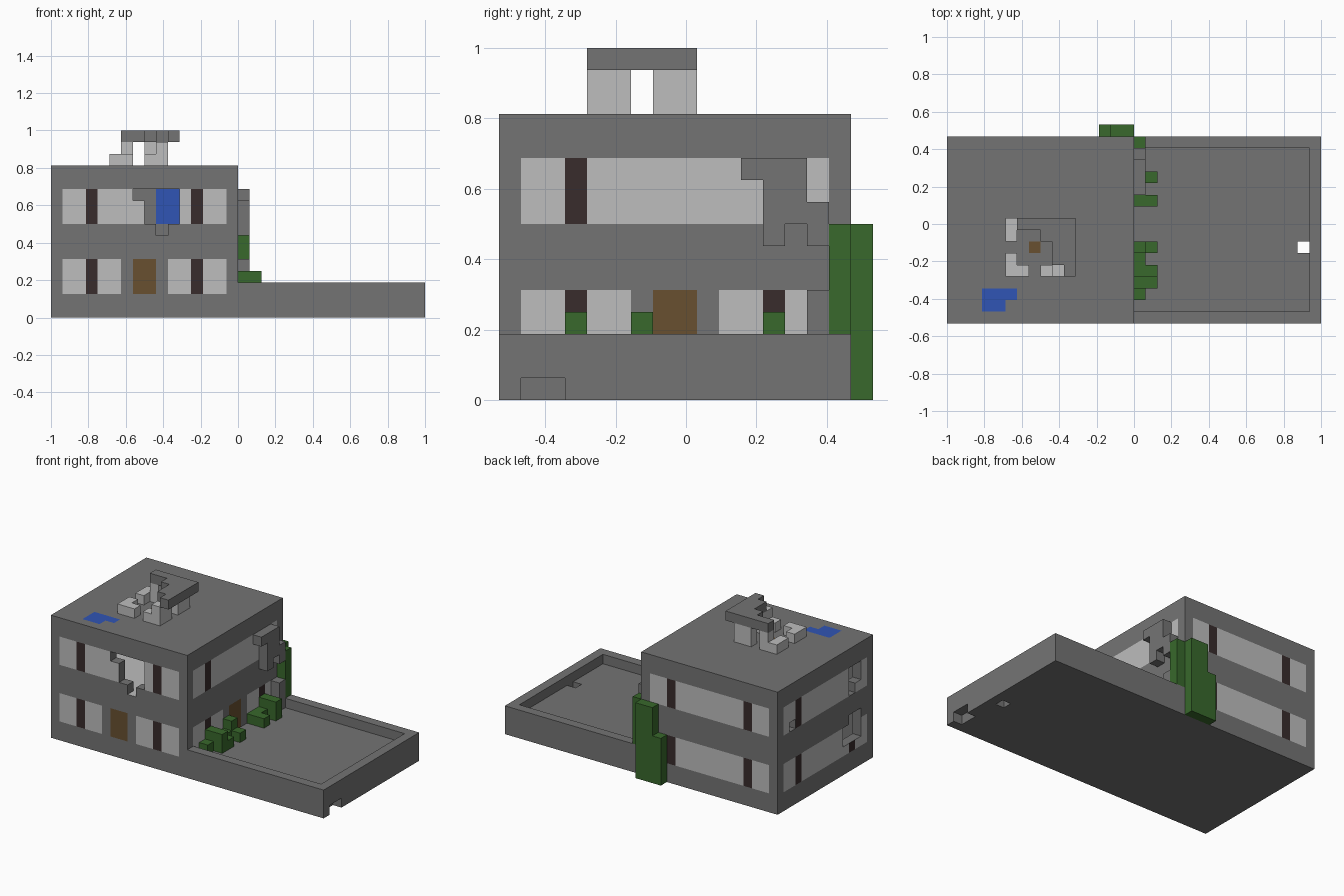
import bpy
import bmesh
from itertools import product

if "Cube" in bpy.data.objects:
    bpy.data.objects.remove(bpy.data.objects["Cube"])

UNIT = 1 / 16  # edge of one building block


def material(name, rgb):
    m = bpy.data.materials.new(name)
    m.use_nodes = True
    m.diffuse_color = (*rgb, 1)
    m.node_tree.nodes["Principled BSDF"].inputs["Base Color"].default_value = (*rgb, 1)
    return m


STONE, GLASS, POST, LEAF, WOOD, BLUE = range(6)
MATS = [
    material("dark grey stone", (.175, .175, .175)),
    material("pale grey", (.51, .51, .51)),
    material("dark brown post", (.04, .025, .025)),
    material("leaf green", (.04, .14, .025)),
    material("wood brown", (.14, .08, .03)),
    material("blue", (.03, .09, .46)),
]

# The four corners of a block face are found from its outward direction
DIRS = [(1, 0, 0), (-1, 0, 0), (0, 1, 0), (0, -1, 0), (0, 0, 1), (0, 0, -1)]


def block(x, y, z):
    """All cells in the given (start, end) ranges."""
    return set(product(range(*x), range(*y), range(*z)))


def build(name, cells, paint):
    """Make one object from cells, with only its exposed faces."""
    bm = bmesh.new()
    verts = {}

    def corner(p):
        if p not in verts:
            verts[p] = bm.verts.new((p[0] * UNIT - 1, (p[1] - 8.5) * UNIT, p[2] * UNIT))
        return verts[p]

    for c in sorted(cells):
        for d in DIRS:
            if tuple(a + b for a, b in zip(c, d)) in cells:
                continue
            axis = next(n for n in range(3) if d[n])
            u, v = (axis + 1) % 3, (axis + 2) % 3
            ring = []
            for s, t in ((0, 0), (1, 0), (1, 1), (0, 1)):
                p = list(c)
                p[axis] += max(d[axis], 0)
                p[u] += s
                p[v] += t
                ring.append(corner(tuple(p)))
            if d[axis] < 0:
                ring.reverse()
            face = bm.faces.new(ring)
            face.material_index = paint(c, d) if callable(paint) else paint
    mesh = bpy.data.meshes.new(name)
    bm.to_mesh(mesh)
    bm.free()
    for m in MATS:
        mesh.materials.append(m)
    bpy.context.collection.objects.link(bpy.data.objects.new(name, mesh))


def pane(u, k, door):
    """Colour of an outer wall square: window bands, posts and a door."""
    upper, lower = 8 <= k < 11, 2 <= k < 5
    if not (upper or lower) or not 1 <= u < 15:
        return STONE
    if lower and door and 6 <= u < 10:
        return WOOD if u in (7, 8) else STONE
    return POST if u in (3, 12) else GLASS


def paint_house(c, d):
    i, j, k = c
    if d[1] < 0 and j == 0:
        return pane(i, k, True)
    if d[1] > 0 and j == 15:
        return pane(i, k, False)
    if d[0] > 0 and i == 15:
        return pane(j, k, True)
    if d[0] < 0 and i == 0:
        return pane(j, k, False)
    if d[2] > 0 and k == 12:  # puddle and hatch on the roof
        if (j == 2 and 3 <= i < 6) or (j == 1 and 3 <= i < 5):
            return BLUE
        return WOOD if (i, j) == (7, 6) else STONE
    if d[2] > 0 and k in (0, 6):  # indoor floors
        return GLASS
    if d[1] < 0 and j == 15 and i in (9, 10) and 8 <= k < 11:
        return BLUE  # hanging on the inner back wall
    return STONE


# House shell with two storeys
house = block((0, 16), (0, 16), (0, 13))
house -= block((1, 15), (1, 15), (1, 6)) | block((1, 15), (1, 15), (7, 12))
# Broken openings in the front and side walls
house -= block((8, 11), (0, 1), (8, 11)) | {(7, 0, 10), (9, 0, 7)}
house -= block((0, 1), (2, 4), (9, 11)) | {(0, 3, 8), (0, 13, 8)}
house -= block((0, 1), (2, 5), (3, 5)) | block((0, 1), (2, 4), (5, 6))
build("house", house, paint_house)

# Sunken yard with a drain and an outlet
yard = block((16, 32), (0, 16), (0, 3))
yard -= block((16, 31), (1, 15), (2, 3))
yard -= block((30, 31), (6, 7), (0, 2)) | block((31, 32), (1, 3), (0, 1))
build("yard", yard, STONE)

# Ruined roof pavilion: pillars at four corners under a broken slab
low = [(5, 4), (6, 4), (5, 5), (5, 7), (5, 8), (8, 4)]
tall = [(6, 8), (9, 4), (9, 5), (8, 8), (9, 7), (9, 8)]
pillars = {(i, j, 13) for i, j in low + tall} | {(i, j, 14) for i, j in tall}
build("roof_pillars", pillars, GLASS)
slab_start = {4: 10, 5: 9, 6: 9, 7: 8, 8: 6}
slab = {(i, j, 15) for j, s in slab_start.items() for i in range(s, 11)}
build("roof_slab", slab, STONE)

# Loose masonry on the yard side
upper_rubble = block((16, 17), (12, 14), (8, 11)) | block((16, 17), (14, 15), (7, 9))
upper_rubble |= {(16, 11, 10), (16, 12, 7)}
build("upper_rubble", upper_rubble, STONE)
build("lower_rubble", block((16, 17), (14, 15), (2, 5)), STONE)

# Bushes along the wall
bushes = {(16, j, 2) for j in (2, 3, 4, 5, 6, 10, 11, 12)}
bushes |= {(17, j, 2) for j in (3, 4, 6, 10, 12)}
bushes |= {(16, j, 3) for j in (3, 6, 12)} | {(17, j, 3) for j in (3, 12)}
build("bushes", bushes, LEAF)

# Ivy climbing the back corner
ivy = block((14, 16), (16, 17), (0, 8)) | block((13, 14), (16, 17), (0, 5))
ivy |= block((16, 17), (15, 16), (3, 8))
build("ivy", ivy, LEAF)
